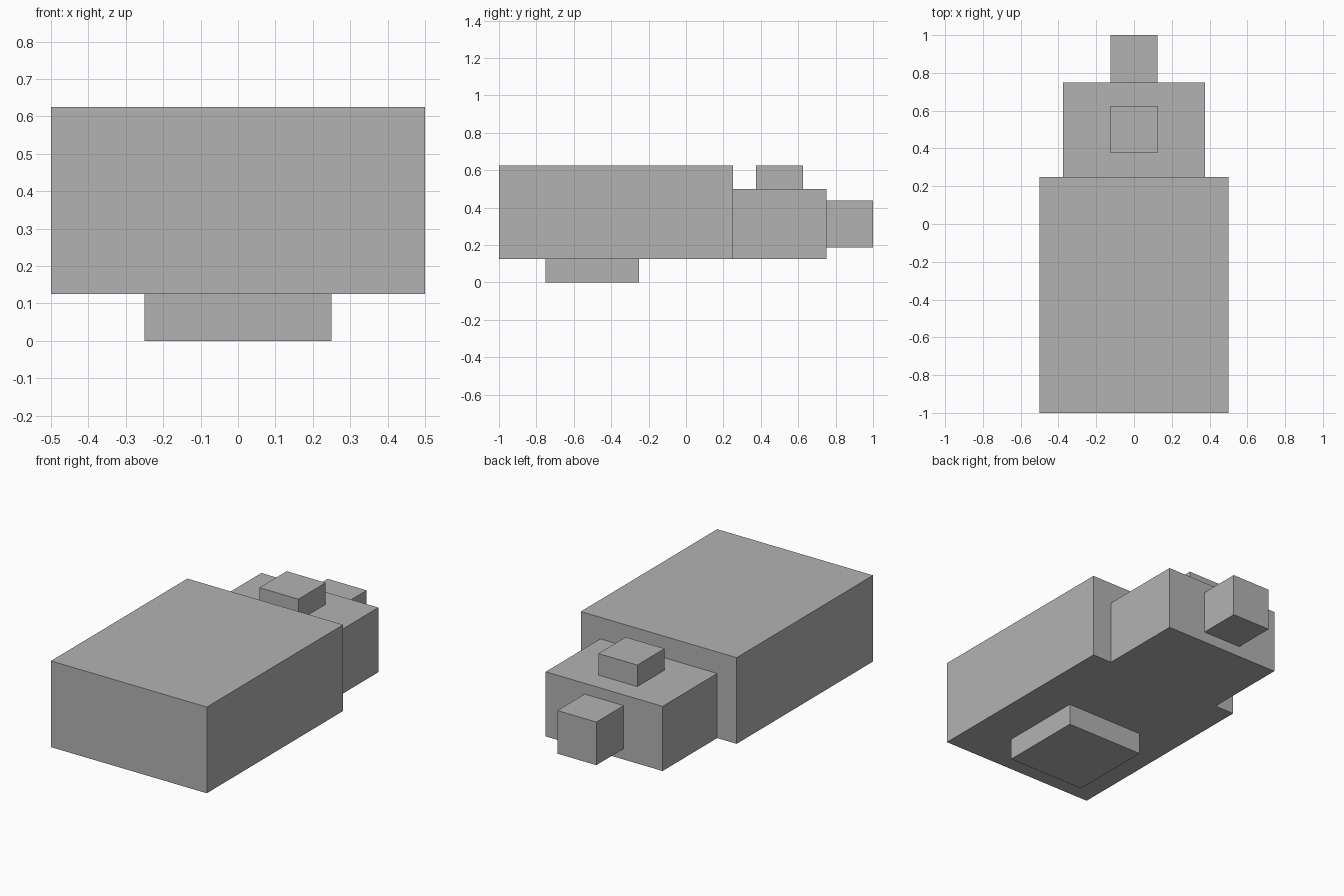
import bpy
import bmesh
from mathutils import Vector

cube = bpy.data.objects.get("Cube")
if cube:
    bpy.data.objects.remove(cube, do_unlink=True)

# Single plain grey
grey = bpy.data.materials.new("plain_grey")
grey.use_nodes = True
colour = (0.45, 0.45, 0.45, 1)
grey.diffuse_color = colour
grey.node_tree.nodes["Principled BSDF"].inputs["Base Color"].default_value = colour


def block(name, width, y_range, z_range):
    """Box centred on x = 0, spanning the given y and z ranges."""
    low = Vector((-width / 2, y_range[0], z_range[0]))
    high = Vector((width / 2, y_range[1], z_range[1]))
    bm = bmesh.new()
    bmesh.ops.create_cube(bm, size=1)
    bmesh.ops.scale(bm, vec=high - low, verts=bm.verts)
    mesh = bpy.data.meshes.new(name)
    bm.to_mesh(mesh)
    bm.free()
    mesh.materials.append(grey)
    obj = bpy.data.objects.new(name, mesh)
    obj.location = (low + high) / 2
    bpy.context.collection.objects.link(obj)
    return obj


# Large front body and the narrower block behind it
block("main_body", 1, (-1, 0.25), (0.125, 0.625))
block("rear_block", 0.75, (0.25, 0.75), (0.125, 0.5))

# Small attachments: back stub, raised top block, foot pad
block("back_stub", 0.25, (0.75, 1), (0.1875, 0.4375))
block("top_block", 0.25, (0.375, 0.625), (0.5, 0.625))
block("foot_pad", 0.5, (-0.75, -0.25), (0, 0.125))
